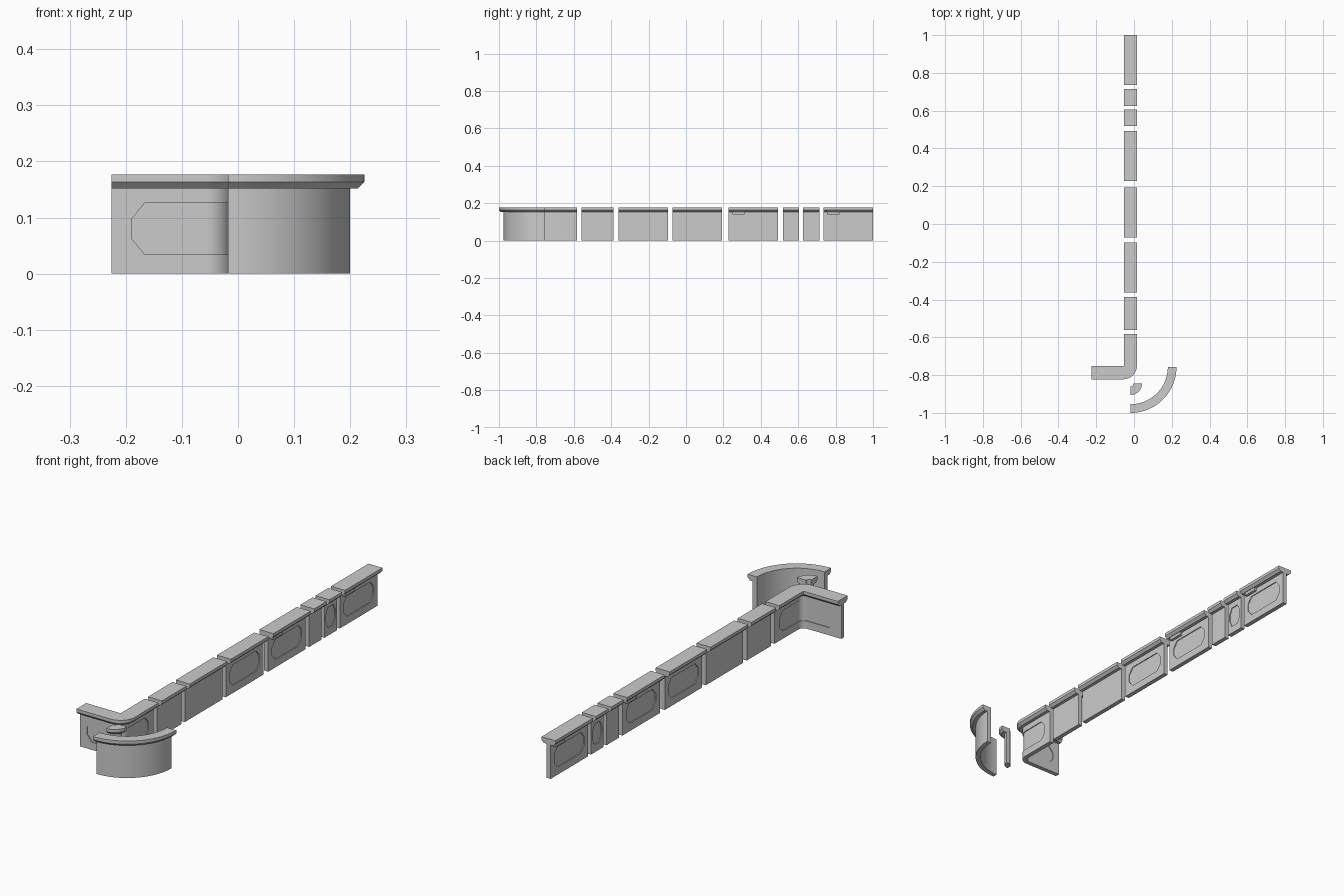
import bpy, bmesh, math
from mathutils import Vector

if "Cube" in bpy.data.objects:
    bpy.data.objects.remove(bpy.data.objects["Cube"])

WALL_H, CAP_H, DEPTH = 0.152, 0.177, 0.004


def prism(bm, pts, to3d, a, b):
    """Extrude a 2D outline between a and b; to3d(u, v, t) places each point."""
    lo = [bm.verts.new(to3d(u, v, a)) for u, v in pts]
    hi = [bm.verts.new(to3d(u, v, b)) for u, v in pts]
    bm.faces.new(lo)
    bm.faces.new(hi[::-1])
    n = len(pts)
    for i in range(n):
        j = (i + 1) % n
        bm.faces.new((lo[j], lo[i], hi[i], hi[j]))
    bmesh.ops.recalc_face_normals(bm, faces=bm.faces)


def new_object(name, bm):
    me = bpy.data.meshes.new(name)
    bm.to_mesh(me)
    bm.free()
    ob = bpy.data.objects.new(name, me)
    bpy.context.collection.objects.link(ob)
    return ob


def bend(ob, centre, l1, arc, l3, steps):
    """Map flat (s, radius, z) coordinates onto straight - quarter arc - straight."""
    bm = bmesh.new()
    bm.from_mesh(ob.data)
    if arc:
        bmesh.ops.triangulate(bm, faces=bm.faces[:])
        for i in range(steps + 1):
            s = l1 + arc * i / steps
            if 1e-5 < s < l1 + arc + l3 - 1e-5:
                bmesh.ops.bisect_plane(bm, geom=bm.verts[:] + bm.edges[:] + bm.faces[:],
                                       dist=1e-6, plane_co=(s, 0, 0), plane_no=(1, 0, 0))
        bmesh.ops.triangulate(bm, faces=bm.faces[:])
    for v in bm.verts:
        s, r, z = v.co
        t = min(max((s - l1) / arc, 0), 1) if arc else 0
        extra = min(s - l1, 0) + max(s - l1 - arc, 0)
        c, n = math.cos(t * math.pi / 2), math.sin(t * math.pi / 2)
        v.co = Vector((centre[0] + r * c - extra * n, centre[1] - r * n - extra * c, z))
    bmesh.ops.recalc_face_normals(bm, faces=bm.faces)
    bm.to_mesh(ob.data)
    bm.free()
    bpy.ops.object.select_all(action='DESELECT')
    ob.select_set(True)
    bpy.context.view_layer.objects.active = ob
    bpy.ops.object.shade_smooth_by_angle(angle=math.radians(30))


def counter(name, centre, r_in, r_wall, l1, arc=0.0, l3=0.0, margin=None, tab=False,
            steps=16, two_sided=True):
    length = l1 + arc + l3
    path = (centre, l1, arc, l3, steps)
    side = lambda u, v, t: (u, t, v)
    along = lambda u, v, t: (t, u, v)

    # wall body
    bm = bmesh.new()
    prism(bm, [(0, 0), (length, 0), (length, WALL_H), (0, WALL_H)], side, r_in, r_wall)
    wall = new_object(name + "_wall", bm)

    # recessed eight-sided panels on both faces
    if margin:
        a, b, z0, z1 = margin, length - margin, 0.034, 0.126
        cx, cz = min(0.024, (b - a) * 0.22), 0.029
        octagon = [(a + cx, z0), (b - cx, z0), (b, z0 + cz), (b, z1 - cz),
                   (b - cx, z1), (a + cx, z1), (a, z1 - cz), (a, z0 + cz)]
        bm = bmesh.new()
        prism(bm, octagon, side, r_wall - DEPTH, r_wall + 0.02)
        prism(bm, octagon, side, r_in - 0.02, r_in + DEPTH)
        cutter = new_object("panel_cutter", bm)
        cutter.hide_render = True
        mod = wall.modifiers.new("panels", 'BOOLEAN')
        mod.operation, mod.solver, mod.object = 'DIFFERENCE', 'EXACT', cutter
        dg = bpy.context.evaluated_depsgraph_get()
        baked = bpy.data.meshes.new_from_object(wall.evaluated_get(dg))
        wall.modifiers.clear()
        wall.data = baked
        bpy.data.objects.remove(cutter)
    bend(wall, *path)

    # overhanging worktop with chamfered lower edges
    out = r_wall + 0.025
    profile = [(out - 0.011, WALL_H), (out, 0.163), (out, CAP_H)]
    if two_sided:
        inner = r_in - 0.024
        profile += [(inner, CAP_H), (inner, 0.163), (inner + 0.011, WALL_H)]
    else:
        profile += [(r_in, CAP_H), (r_in, WALL_H)]
    bm = bmesh.new()
    prism(bm, profile, along, 0, length)
    bend(new_object(name + "_worktop", bm), *path)

    # small blocks under the worktop, at opposite ends of the two faces
    if tab:
        for label, r0, r1, s0 in (("front", r_wall - 0.003, r_wall + 0.012, length - 0.085),
                                  ("back", r_in - 0.012, r_in + 0.003, 0.02)):
            bm = bmesh.new()
            prism(bm, [(r0, 0.138), (r1, 0.138), (r1, WALL_H), (r0, WALL_H)],
                  along, s0, s0 + 0.065)
            bend(new_object(f"{name}_{label}_block", bm), *path)


# straight counter units: name, low y, high y, panel margin, block
units = [("panel_block_counter_end", 0.735, 1.0, 0.026, True),
         ("narrow_panel_counter", 0.625, 0.715, 0.012, False),
         ("narrow_plain_counter", 0.518, 0.605, None, False),
         ("panel_block_counter", 0.228, 0.493, 0.028, True),
         ("panel_counter", -0.072, 0.193, 0.026, False),
         ("plain_counter", -0.362, -0.097, None, False),
         ("short_plain_counter", -0.560, -0.387, None, False)]
for name, y0, y1, margin, tab in units:
    counter(name, (0, y0), -0.030, -0.010, y1 - y0, margin=margin, tab=tab)

# corner unit, panels wrapping round the bend
counter("corner_counter", (-0.056, -0.751), 0.026, 0.046, 0.168, 0.046 * math.pi / 2, 0.169,
        margin=0.035)

# loose quarter-round pieces
counter("small_curve", (-0.018, -0.845), 0.015, 0.035, 0, 0.06, two_sided=False)
counter("large_curve", (-0.018, -0.757), 0.197, 0.218, 0, 0.35, steps=24, two_sided=False)
